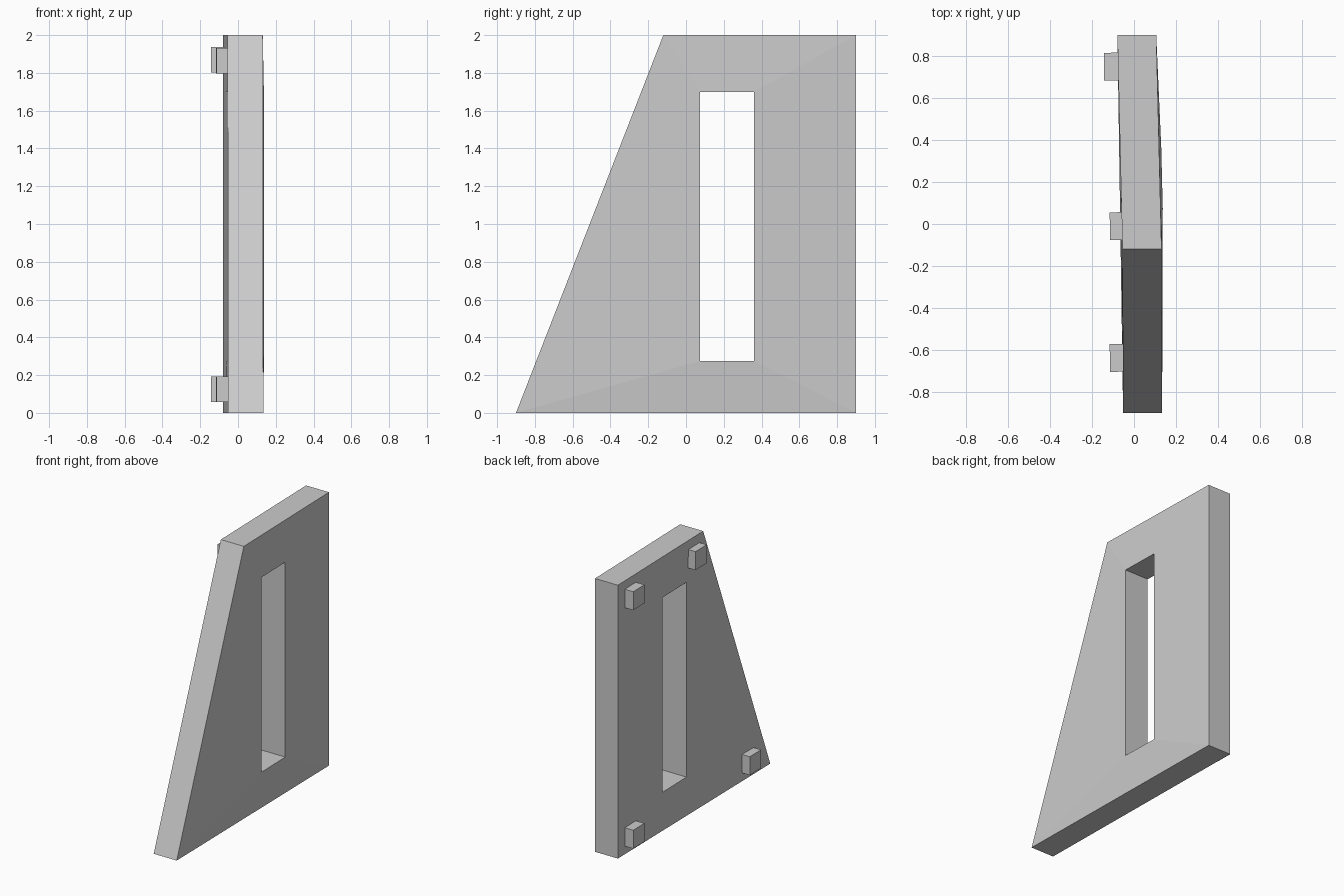
import bpy, bmesh, math

if "Cube" in bpy.data.objects:
    bpy.data.objects.remove(bpy.data.objects["Cube"])

def link(name, bm):
    bmesh.ops.recalc_face_normals(bm, faces=bm.faces)
    mesh = bpy.data.meshes.new(name)
    bm.to_mesh(mesh)
    bm.free()
    obj = bpy.data.objects.new(name, mesh)
    bpy.context.collection.objects.link(obj)
    return obj

# Slanted panel with a window slot: (y, z, back x, front x) per corner
outer = [(-0.9, 0, -0.052, 0.134), (0.9, 0, -0.079, 0.106),
         (0.9, 2, -0.079, 0.106), (-0.12, 2, -0.055, 0.131)]
slot = [(0.075, 0.275, -0.056, 0.137), (0.36, 0.275, -0.063, 0.130),
        (0.36, 1.70, -0.063, 0.130), (0.075, 1.70, -0.056, 0.137)]
bm = bmesh.new()

def ring(points, side):
    return [bm.verts.new((p[side], p[0], p[1])) for p in points]

back_out, front_out = ring(outer, 2), ring(outer, 3)
back_in, front_in = ring(slot, 2), ring(slot, 3)
for a, b in ((back_out, back_in), (front_out, front_in),
             (back_out, front_out), (back_in, front_in)):
    for i in range(4):
        j = (i + 1) % 4
        bm.faces.new((a[i], a[j], b[j], b[i]))
link("panel", bm)

# Mounting pegs near the corners of the back face: (name, x outer, y, z)
pegs = [("peg_upper_rear", -0.143, 0.75, 1.87), ("peg_lower_rear", -0.143, 0.75, 0.125),
        ("peg_upper_front", -0.115, -0.01, 1.865), ("peg_lower_front", -0.115, -0.638, 0.125)]
for name, x, y, z in pegs:
    bm = bmesh.new()
    bmesh.ops.create_cube(bm, size=1)
    bmesh.ops.scale(bm, vec=(0.075, 0.132, 0.135), verts=bm.verts)
    peg = link(name, bm)
    peg.location = (x + 0.0375, y, z)
    peg.rotation_euler.z = math.radians(1)
